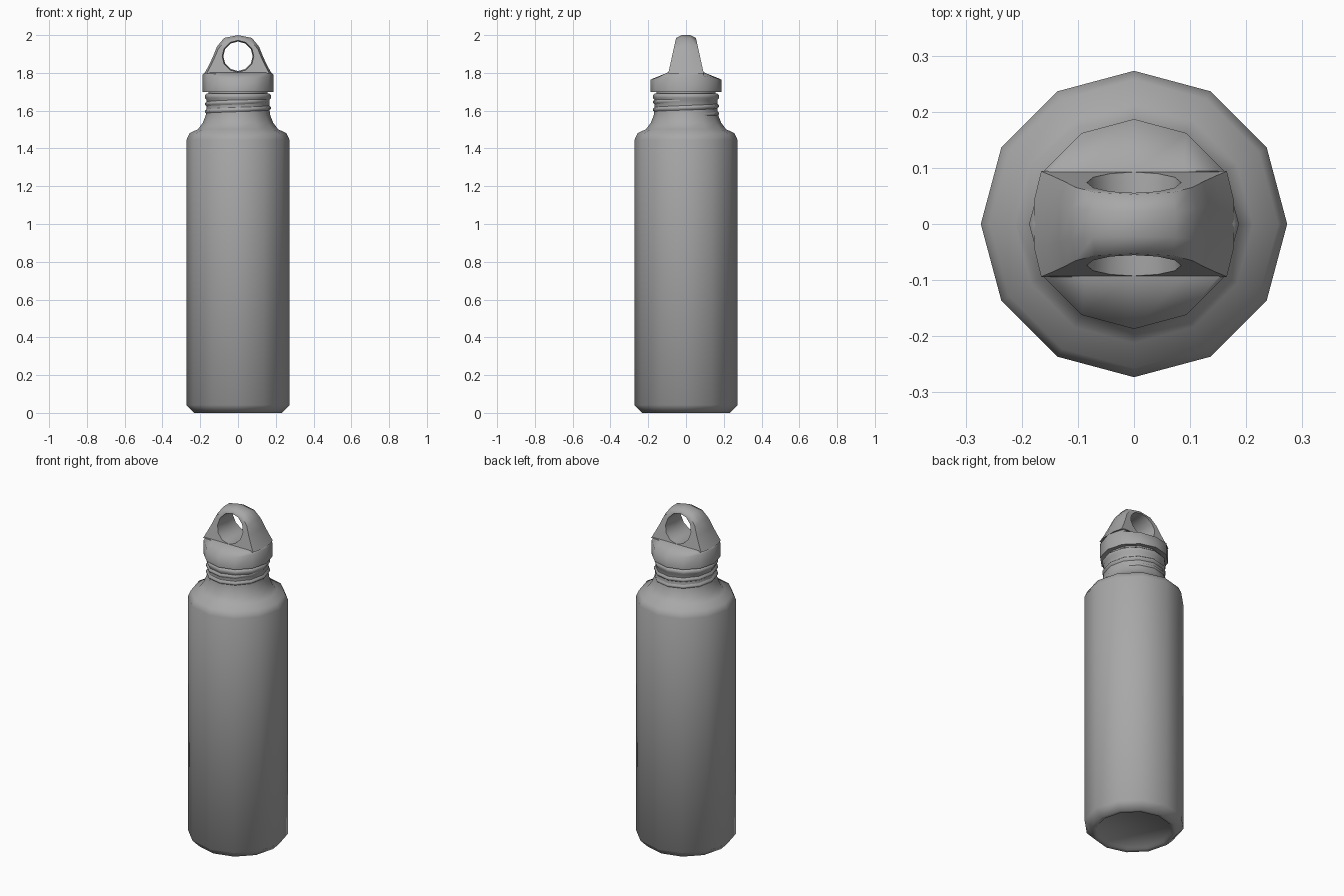
import bpy, math

if "Cube" in bpy.data.objects:
    bpy.data.objects.remove(bpy.data.objects["Cube"])

SIDES = 12

# Dark grey finish shared by all parts
grey = bpy.data.materials.new("dark_grey")
grey.diffuse_color = (0.39, 0.39, 0.39, 1)
grey.use_nodes = True
grey.node_tree.nodes["Principled BSDF"].inputs["Base Color"].default_value = grey.diffuse_color


def make_object(name, verts, faces, angle=80):
    mesh = bpy.data.meshes.new(name)
    mesh.from_pydata(verts, [], faces)
    mesh.materials.append(grey)
    obj = bpy.data.objects.new(name, mesh)
    bpy.context.collection.objects.link(obj)
    bpy.ops.object.select_all(action='DESELECT')
    obj.select_set(True)
    bpy.context.view_layer.objects.active = obj
    bpy.ops.object.mode_set(mode='EDIT')
    bpy.ops.mesh.select_all(action='SELECT')
    bpy.ops.mesh.normals_make_consistent(inside=False)
    bpy.ops.object.mode_set(mode='OBJECT')
    bpy.ops.object.shade_smooth_by_angle(angle=math.radians(angle))
    return obj


def bridge(rings, n, closed=False):
    """Quads joining consecutive rings of n vertices."""
    faces = []
    for r in range(rings if closed else rings - 1):
        a, b = r * n, (r + 1) % rings * n
        faces += [(a + i, a + (i + 1) % n, b + (i + 1) % n, b + i) for i in range(n)]
    return faces


def ring(radius, z):
    return [(radius * math.cos(math.tau * i / SIDES),
             radius * math.sin(math.tau * i / SIDES), z) for i in range(SIDES)]


def lathe(name, profile):
    verts = [v for r, z in profile for v in ring(r, z)]
    k = len(profile)
    faces = bridge(k, SIDES)
    faces += [tuple(range(SIDES)), tuple(range((k - 1) * SIDES, k * SIDES))]
    return make_object(name, verts, faces)


# Bottle body with recessed base, rounded shoulder and neck
lathe("bottle_body", [
    (0.20, 0.012), (0.21, 0.002), (0.232, 0.0), (0.273, 0.042), (0.273, 1.445),
    (0.257, 1.48), (0.212, 1.502), (0.187, 1.535), (0.171, 1.575), (0.166, 1.61),
    (0.166, 1.655), (0.175, 1.668), (0.175, 1.683), (0.166, 1.69)])

# Screw thread: a soft helical ridge around the neck
turns = 2
verts = []
for i in range(SIDES * turns + 1):
    a = math.tau * i / SIDES
    z = 1.575 + 0.04 * i / SIDES
    depth = 0.164 + 0.011 * min(1, i / 2, (SIDES * turns - i) / 2)
    for r, dz in ((0.160, -0.018), (depth, -0.004), (depth, 0.004), (0.160, 0.018)):
        verts.append((r * math.cos(a), r * math.sin(a), z + dz))
make_object("neck_thread", verts, bridge(SIDES * turns + 1, 4))

# Cap: skirt, then a top that slopes up to the flat base of the loop
verts = ring(0.155, 1.675) + ring(0.155, 1.705) + ring(0.187, 1.70)
rim = ring(0.187, 0)
verts += [(x, y, 1.765 + 0.025 * (abs(x) / 0.187) ** 2) for x, y, z in rim]
verts += [(x * 0.93, max(-0.094, min(0.094, y)), 1.803) for x, y, z in rim]
faces = bridge(5, SIDES) + [tuple(range(SIDES)), tuple(range(4 * SIDES, 5 * SIDES))]
make_object("cap", verts, faces)

# Carrying loop: tapered arch with a round hole through it
half = [(0, 2.0), (0.074, 1.985), (0.112, 1.938), (0.133, 1.885),
        (0.155, 1.838), (0.178, 1.797), (0, 1.79)]
outer = half + [(-x, z) for x, z in reversed(half[1:-1])]
n = len(outer)
HOLE_Z = 1.888
hole = [(math.sin(math.tau * i / n), math.cos(math.tau * i / n)) for i in range(n)]


def thickness(z):
    return 0.094 - 0.22 * (z - 1.797)


def outer_loop(side, spread, inset):
    pts = []
    for x, z in outer:
        z2 = z - inset * 0.016 * max(0, min(1, (z - 1.85) / 0.13))
        pts.append((x * (1 - 0.07 * inset), side * spread * thickness(z2), z2))
    return pts


def hole_loop(side, radius):
    pts = []
    for x, z in hole:
        zz = HOLE_Z + z * radius
        pts.append((x * radius, side * thickness(zz), zz))
    return pts


loops = [outer_loop(-1, 1, 1), outer_loop(-1, 0.45, 0), outer_loop(1, 0.45, 0),
         outer_loop(1, 1, 1), hole_loop(1, 0.084), hole_loop(0, 0.078),
         hole_loop(-1, 0.084)]
make_object("cap_loop", [v for l in loops for v in l],
            bridge(len(loops), n, closed=True), 60)
